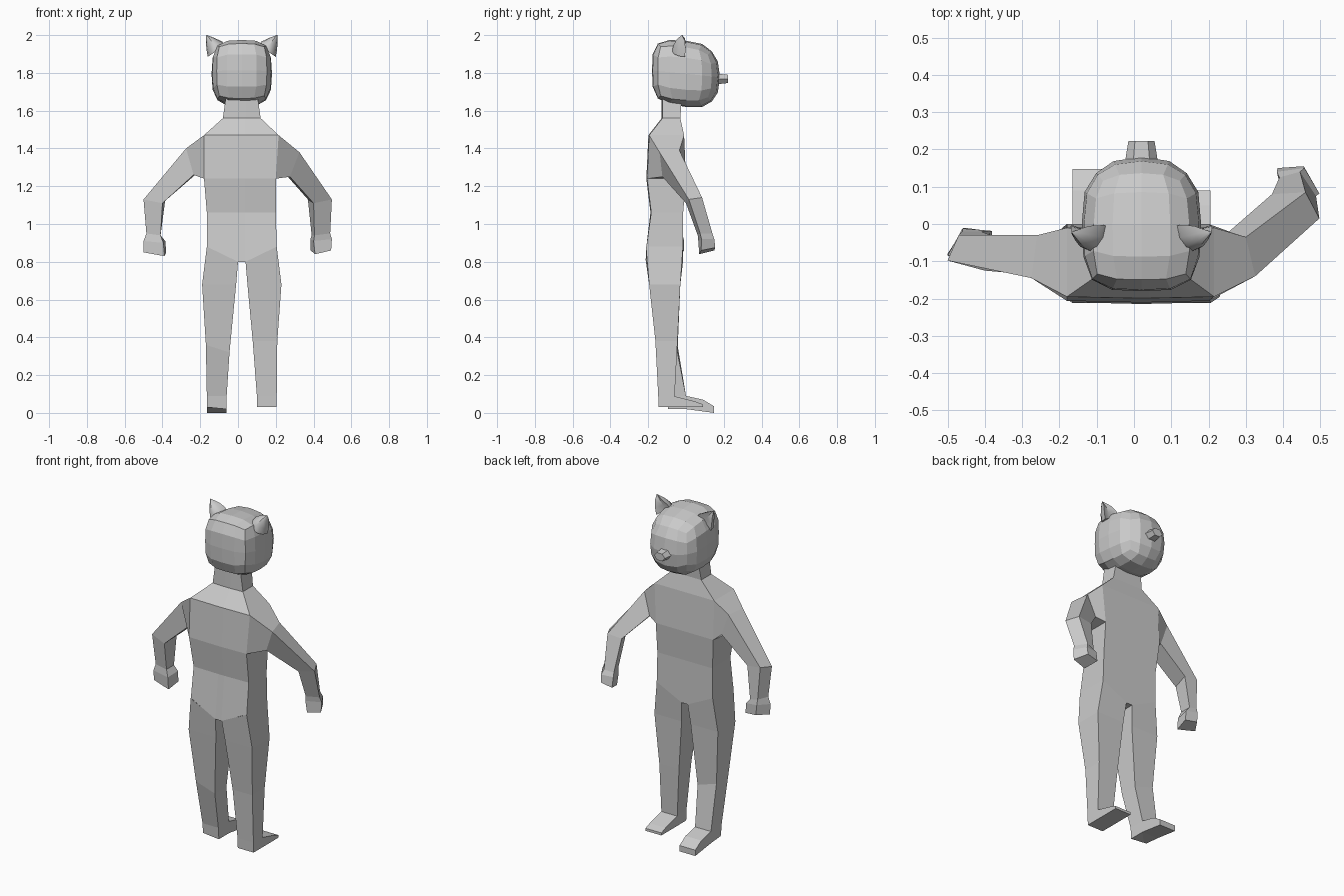
import bpy, bmesh, math
from mathutils import Vector

if "Cube" in bpy.data.objects:
    bpy.data.objects.remove(bpy.data.objects["Cube"])

CX = 0.02  # body centre line


def finish(bm, name):
    bmesh.ops.remove_doubles(bm, verts=bm.verts, dist=1e-5)
    bmesh.ops.recalc_face_normals(bm, faces=bm.faces)
    me = bpy.data.meshes.new(name)
    bm.to_mesh(me)
    bm.free()
    ob = bpy.data.objects.new(name, me)
    bpy.context.collection.objects.link(ob)
    return ob


def loft(name, rings, start=False, end=False, floor=None):
    """Skin a list of equal-length point rings; optionally cap the ends."""
    bm = bmesh.new()
    vs = [[bm.verts.new(p) for p in r] for r in rings]
    n = len(rings[0])
    for a, b in zip(vs, vs[1:]):
        for i in range(n):
            j = (i + 1) % n
            bm.faces.new((a[i], a[j], b[j], b[i]))
    if start:
        bm.faces.new(vs[0])
    if end:
        bm.faces.new(vs[-1])
    if floor:
        bm.faces.new([vs[0][i] for i in floor])
    return finish(bm, name)


def rect(x0, x1, y0, y1, z0, z1):
    """Four corners; z0 at the x0 side, z1 at the x1 side."""
    return [(x0, y0, z0), (x1, y0, z1), (x1, y1, z1), (x0, y1, z0)]


# torso and neck: (z, x0, x1, y0, y1), the hip line dips to the crotch
def torso_ring(z, x0, x1, y0, y1, dip=0.0):
    a, b = (0.0, 0.04)
    return [(x0, y0, z), (a, y0 - .004, z - dip), (b, y0 - .004, z - dip), (x1, y0, z),
            (x1, y1, z), (b, y1, z - dip), (a, y1, z - dip), (x0, y1, z)]


loft("torso", [
    torso_ring(0.88, -.165, .205, -.21, -.016, .08),
    torso_ring(1.06, -.165, .20, -.184, -.015),
    torso_ring(1.24, -.18, .20, -.206, 0.0),
    torso_ring(1.47, -.18, .215, -.195, -.01),
    torso_ring(1.56, -.08, .12, -.125, -.03),
    torso_ring(1.70, -.06, .10, -.125, -.02),
], floor=(1, 2, 5, 6))

# legs and feet; the left one steps slightly forward
loft("right_leg", [
    rect(.04, .205, -.212, -.016, .80, .88),
    rect(.05, .23, -.195, -.03, .68, .68),
    rect(.078, .208, -.162, -.045, .38, .38),
    rect(.10, .205, -.147, -.06, .09, .09),
    rect(.10, .205, -.145, -.06, .03, .03)], end=True)
loft("left_leg", [
    rect(-.165, 0, -.212, -.016, .88, .80),
    rect(-.19, -.01, -.195, -.03, .68, .68),
    rect(-.17, -.045, -.155, -.045, .36, .32),
    rect(-.165, -.06, -.10, 0, .09, .09),
    rect(-.165, -.06, -.095, 0, .03, .02)], end=True)


def foot(name, x0, x1, sections):
    loft(name, [[(x0, y, b), (x1, y, b), (x1, y, t), (x0, y, t)] for y, b, t in sections],
         True, True)


foot("right_foot", .10, .205, [(-.12, .03, .085), (-.06, .03, .088), (.05, .03, .06), (.09, .03, .045)])
foot("left_foot", -.165, -.06, [(-.09, .028, .085), (0, .02, .09), (.09, .008, .07), (.148, 0, .035)])

# arms: rings of back-outer, front-outer, front-inner, back-inner corners
loft("right_arm", [
    [(.215, -.195, 1.47), (.215, -.01, 1.47), (.20, 0, 1.24), (.20, -.206, 1.24)],
    [(.325, -.14, 1.38), (.30, -.035, 1.39), (.255, -.02, 1.26), (.275, -.125, 1.25)],
    [(.497, .015, 1.13), (.46, .085, 1.14), (.37, .08, 1.13), (.40, .0, 1.11)],
    [(.488, .075, .95), (.445, .14, .95), (.39, .125, .94), (.405, .062, .94)],
    [(.497, .082, .92), (.457, .15, .92), (.383, .14, .92), (.40, .065, .91)],
    [(.493, .08, .86), (.455, .155, .875), (.385, .15, .86), (.408, .07, .84)],
], end=True)
loft("left_arm", [
    [(-.18, -.195, 1.47), (-.18, -.01, 1.47), (-.18, 0, 1.24), (-.18, -.206, 1.24)],
    [(-.275, -.145, 1.40), (-.26, -.03, 1.40), (-.215, -.03, 1.27), (-.235, -.14, 1.26)],
    [(-.50, -.098, 1.13), (-.47, -.03, 1.14), (-.385, -.03, 1.13), (-.40, -.125, 1.11)],
    [(-.485, -.085, .95), (-.46, -.02, .95), (-.41, -.02, .94), (-.41, -.09, .94)],
    [(-.50, -.085, .91), (-.46, -.012, .92), (-.385, -.018, .91), (-.395, -.1, .90)],
    [(-.50, -.08, .85), (-.455, -.01, .86), (-.38, -.02, .85), (-.39, -.1, .83)],
], end=True)

# head: a gridded cube rounded to a superellipsoid, squarer at the rear, chin dropped
bm = bmesh.new()
bmesh.ops.create_cube(bm, size=2)
bmesh.ops.subdivide_edges(bm, edges=bm.edges, cuts=3, use_grid_fill=True)
for v in bm.verts:
    x, y, z = v.co
    k = 3.1 - 0.6 * y
    r = (abs(x) ** k + abs(y) ** k + abs(z) ** k) ** (1 / k)
    x, y, z = v.co / r
    v.co = (CX + .16 * x, .18 * y, 1.795 + .175 * z - .018 * y)
finish(bm, "head")

# nose: flattened six-sided stub
hexa = [(math.cos(i * math.pi / 3), math.sin(i * math.pi / 3)) for i in range(6)]
loft("nose", [[(CX + r * c, y, 1.768 + .72 * r * s) for c, s in hexa]
              for y, r in ((.15, .045), (.18, .042), (.222, .035))], True, True)

# ears: curved half cones with a hollowed front, leaning outward
N = 7
for side, name in ((-1, "left_ear"), (1, "right_ear")):
    rings = []
    for cx, cy, cz, r, d, tilt in ((.135, -.005, 1.915, .045, .068, .03),
                                   (.145, -.003, 1.945, .042, .065, .02),
                                   (.165, -.005, 1.975, .025, .045, .008),
                                   (.186, -.02, 2.0, .002, .004, 0)):
        ring = []
        for i in range(N):
            t = math.pi * i / (N - 1)
            ring.append((CX + side * (cx + r * math.cos(t)), cy - d * math.sin(t), cz - tilt * math.cos(t)))
        ring.append((CX + side * cx, cy - .25 * d, cz))
        rings.append(ring)
    ear = loft(name, rings, True, True)
    bpy.ops.object.select_all(action='DESELECT')
    ear.select_set(True)
    bpy.context.view_layer.objects.active = ear
    bpy.ops.object.shade_smooth_by_angle(angle=math.radians(40))
